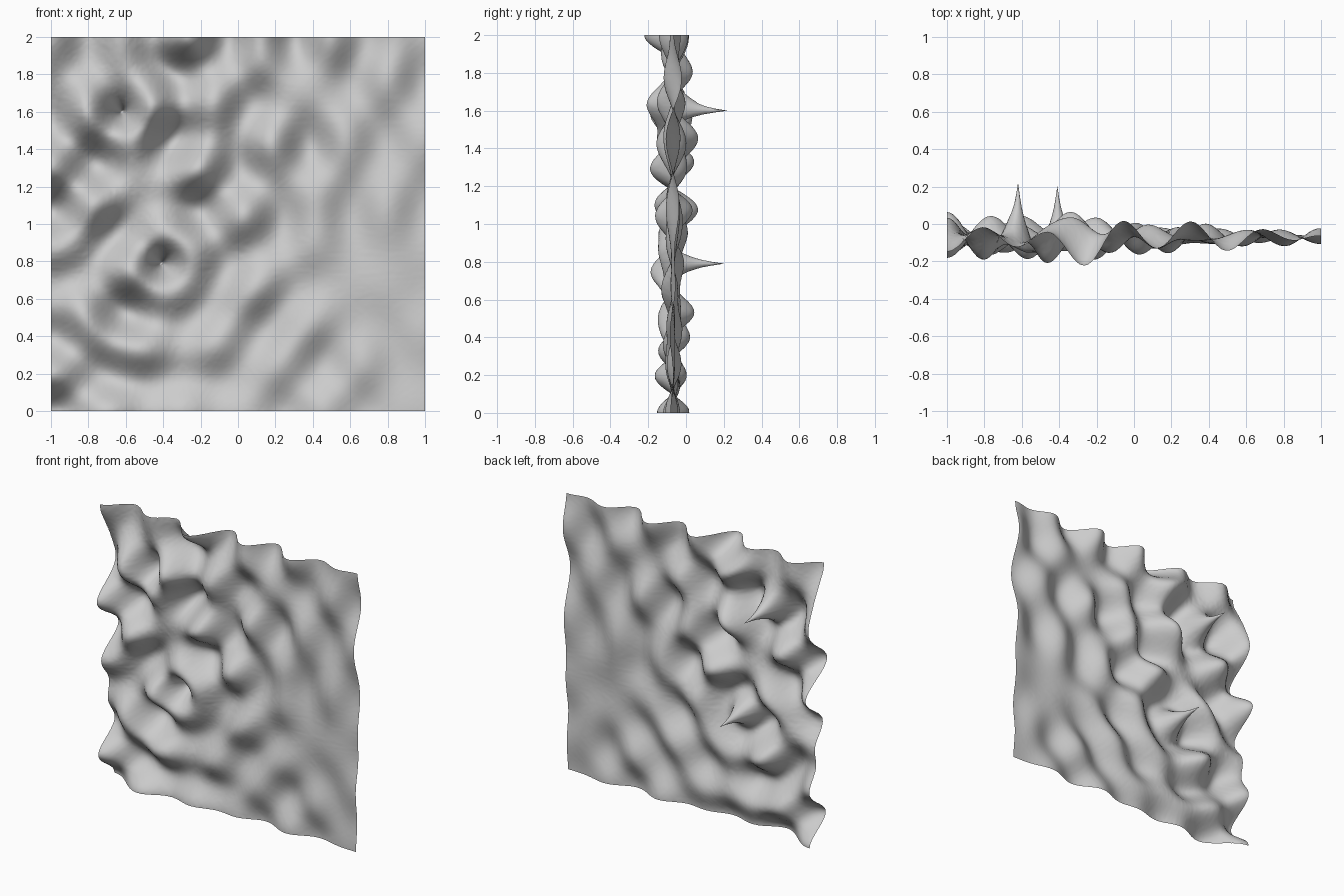
import bpy, bmesh, math

if "Cube" in bpy.data.objects:
    bpy.data.objects.remove(bpy.data.objects["Cube"])

# two ripple sources on the upright sheet (x, z)
SOURCES = [(-0.62, 1.60), (-0.41, 0.79)]
REST = -0.07         # rest plane in y
WAVELENGTH = 0.34
PHASE = 0.92
STRENGTH = 0.18
DAMPING = 0.35
N = 200              # cells per side
STEP = 0.002         # spacing of the ripple lookup


def ripple(r):
    """Damped circular wave (Bessel J0 and Y0) with a spike at its centre."""
    x = 2 * math.pi * max(r, 0.004) / WAVELENGTH
    if x < 2.0:
        q = x * x / 4
        j0 = 1 - q + q * q / 4 - q ** 3 / 36
        y0 = 2 / math.pi * ((math.log(x / 2) + 0.5772) * j0
                            + q - 0.375 * q * q + 11 / 216 * q ** 3)
    else:
        a = math.sqrt(2 / (math.pi * x))
        t = x - math.pi / 4 - 1 / (8 * x)
        j0, y0 = a * math.cos(t), a * math.sin(t)
    wave = j0 * math.sin(PHASE) - y0 * math.cos(PHASE)
    return STRENGTH * math.exp(-DAMPING * r * r) * wave


table = [ripple(i * STEP) for i in range(3500)]

# the sheet edges reflect the waves: add mirrored sources
images = [(ix, iz) for sx, sz in SOURCES
          for ix in (sx, -2 - sx, 2 - sx)
          for iz in (sz, -sz, 4 - sz)]

# flat grid stood upright, then displaced along y
bm = bmesh.new()
bmesh.ops.create_grid(bm, x_segments=N, y_segments=N, size=1.0)
for v in bm.verts:
    x, z = v.co.x, v.co.y + 1.0
    y = REST + sum(table[int(math.hypot(x - ix, z - iz) / STEP + 0.5)]
                   for ix, iz in images)
    v.co = (x, max(-0.245, min(0.245, y)), z)
for f in bm.faces:
    f.smooth = True

mesh = bpy.data.meshes.new("rippled_sheet")
bm.to_mesh(mesh)
bm.free()
sheet = bpy.data.objects.new("rippled_sheet", mesh)
bpy.context.collection.objects.link(sheet)
